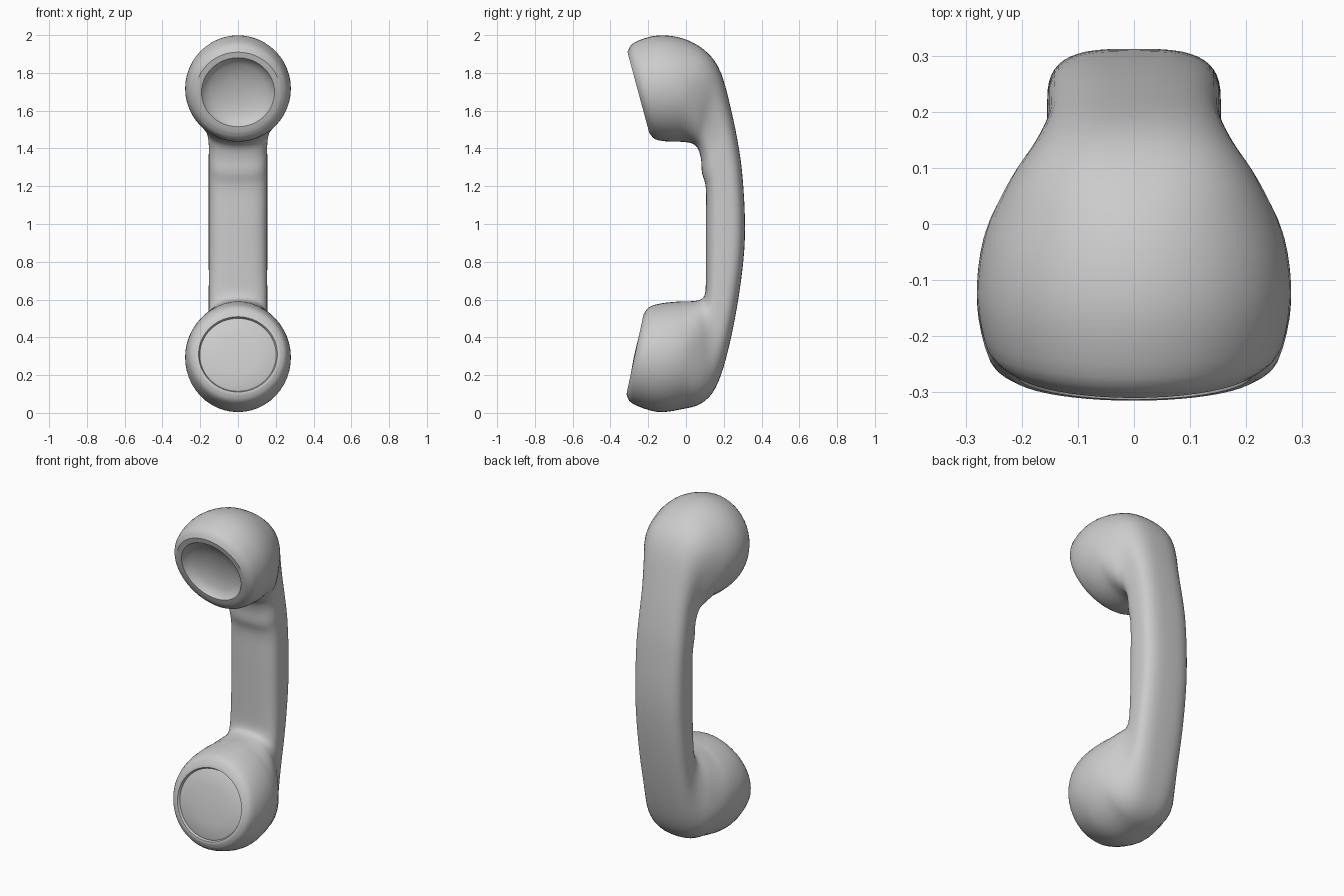
import bpy, bmesh, math
from mathutils import Vector

if "Cube" in bpy.data.objects:
    bpy.data.objects.remove(bpy.data.objects["Cube"])

SIDES, STEPS = 48, 4

# stations along the C-shaped path: outer (y, z), inner (y, z), half width
STATIONS = [
    (-0.315, 0.10, -0.225, 0.52, 0.220),   # mouthpiece rim
    (-0.285, 0.05, -0.195, 0.56, 0.258),
    (-0.15, 0.005, -0.13, 0.58, 0.280),
    (-0.02, 0.02, -0.03, 0.59, 0.268),
    (0.08, 0.05, 0.04, 0.592, 0.225),
    (0.155, 0.13, 0.085, 0.605, 0.180),
    (0.215, 0.30, 0.102, 0.64, 0.158),
    (0.27, 0.56, 0.105, 0.72, 0.155),
    (0.305, 0.82, 0.105, 0.86, 0.155),     # grip
    (0.312, 1.02, 0.105, 1.02, 0.155),
    (0.30, 1.24, 0.105, 1.19, 0.155),
    (0.28, 1.40, 0.085, 1.27, 0.155),
    (0.24, 1.60, 0.08, 1.34, 0.157),
    (0.185, 1.80, 0.065, 1.395, 0.180),
    (0.11, 1.91, 0.035, 1.425, 0.222),
    (-0.01, 1.98, -0.02, 1.435, 0.265),
    (-0.15, 1.998, -0.10, 1.437, 0.280),
    (-0.275, 1.96, -0.165, 1.45, 0.262),
    (-0.31, 1.91, -0.195, 1.485, 0.225),   # earpiece rim
]


def spline(a, b, c, d, t):
    return [0.5 * (2 * q + (r - p) * t + (2 * p - 5 * q + 4 * r - s) * t * t
                   + (3 * q - p - 3 * r + s) * t ** 3)
            for p, q, r, s in zip(a, b, c, d)]


def section(oy, oz, iy, iz, w):
    """Round in the heads, squarer in the grip."""
    outer, inner = Vector((0, oy, oz)), Vector((0, iy, iz))
    mid, half = (outer + inner) / 2, (outer - inner) / 2
    e = 2 / (2 + 1.2 * min(max(mid.y / 0.2, 0), 1))
    pts = []
    for k in range(SIDES):
        c, s = math.cos(2 * math.pi * k / SIDES), math.sin(2 * math.pi * k / SIDES)
        u = math.copysign(abs(c) ** e, c)
        v = math.copysign(abs(s) ** e, s)
        pts.append(mid + half * u + Vector((w * v, 0, 0)))
    return pts


def face_rings(ring, steps):
    """Concentric rings (scale, depth) that close a head's front face."""
    centre = sum(ring, Vector()) / SIDES
    n = (ring[0] - centre).cross(Vector((1, 0, 0))).normalized()
    if n.y < 0:
        n = -n                              # points into the head
    return [[centre + (p - centre) * s + n * d for p in ring] for s, d in steps]


# smooth list of sections
rows = []
last = len(STATIONS) - 1
for i in range(last):
    a, d = STATIONS[max(i - 1, 0)], STATIONS[min(i + 2, last)]
    rows += [spline(a, STATIONS[i], STATIONS[i + 1], d, j / STEPS) for j in range(STEPS)]
rows.append(STATIONS[last])
body = [section(*r) for r in rows]

# shallow mouthpiece disc, dished earpiece
mouth = face_rings(body[0], [(0.95, 0.0), (0.92, 0.014), (0.88, 0.01), (0.5, 0.0), (0.1, -0.003)])
ear = face_rings(body[-1], [(0.86, 0.0), (0.80, 0.02), (0.65, 0.04), (0.35, 0.058), (0.08, 0.062)])
rings = mouth[::-1] + body + ear

# skin the handset
bm = bmesh.new()
loops = [[bm.verts.new(p) for p in r] for r in rings]
for a, b in zip(loops, loops[1:]):
    for k in range(SIDES):
        m = (k + 1) % SIDES
        bm.faces.new((a[k], a[m], b[m], b[k]))
bm.faces.new(loops[0])
bm.faces.new(loops[-1])
bmesh.ops.recalc_face_normals(bm, faces=bm.faces)
mesh = bpy.data.meshes.new("handset")
bm.to_mesh(mesh)
bm.free()
handset = bpy.data.objects.new("handset", mesh)
bpy.context.collection.objects.link(handset)
bpy.context.view_layer.objects.active = handset
handset.select_set(True)
bpy.ops.object.shade_smooth_by_angle(angle=math.radians(35))
